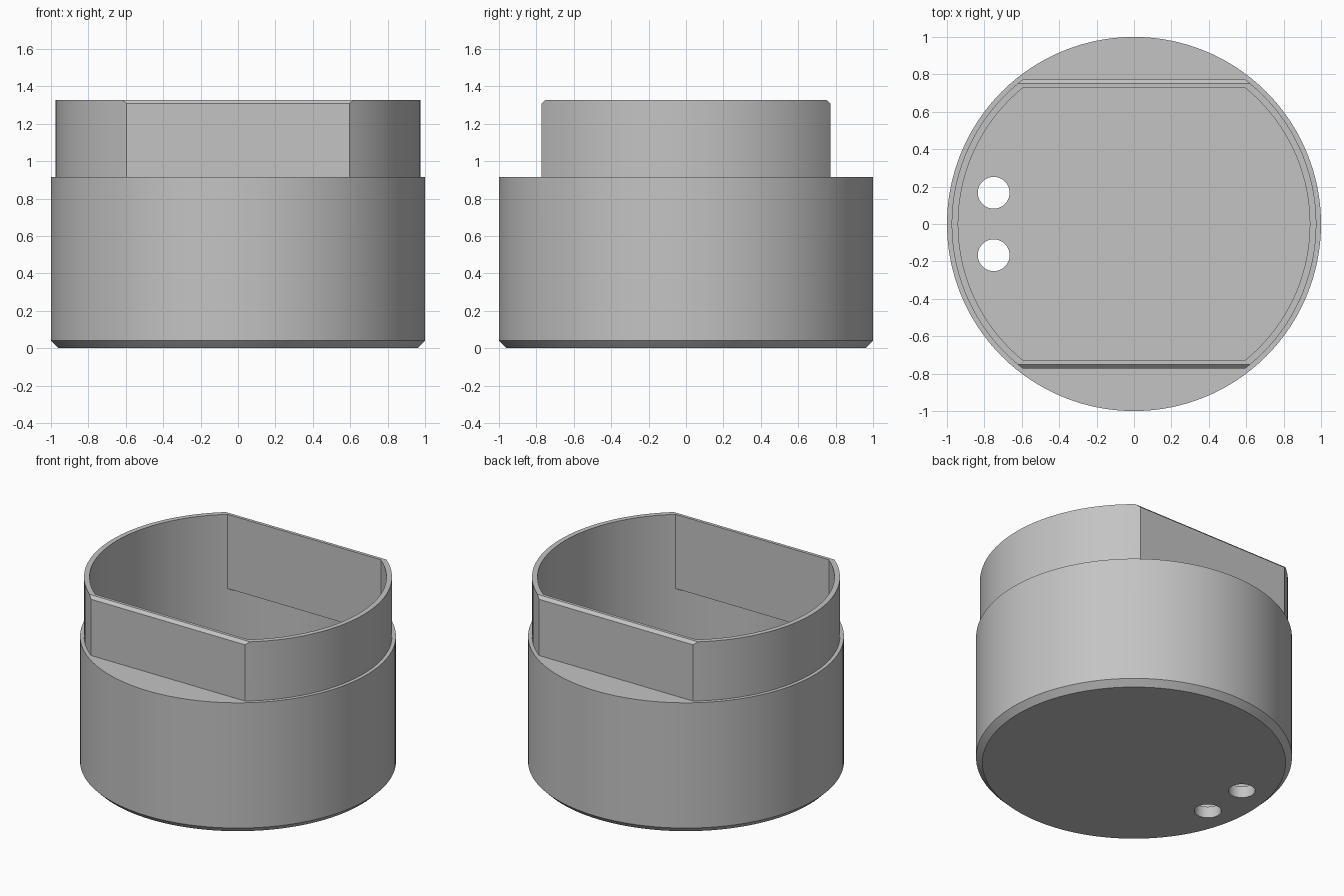
import bpy
import bmesh
import math
from mathutils import Matrix, Vector

if "Cube" in bpy.data.objects:
    bpy.data.objects.remove(bpy.data.objects["Cube"])

SEGMENTS = 128
RADIUS, LIP_RADIUS, BORE = 1.0, 0.975, 0.94
SHOULDER, TOP, FLOOR = 0.915, 1.328, 0.08
FLAT_OUT, FLAT_IN, FLAT_BASE = 0.772, 0.73, 0.81
BEVEL, LIP_BEVEL = 0.04, 0.02

grey = bpy.data.materials.new("plain grey")
grey.use_nodes = True
colour = (0.55, 0.55, 0.55, 1)
grey.diffuse_color = colour
grey.node_tree.nodes["Principled BSDF"].inputs["Base Color"].default_value = colour


def finish(name, bm):
    bmesh.ops.recalc_face_normals(bm, faces=bm.faces)
    mesh = bpy.data.meshes.new(name)
    bm.to_mesh(mesh)
    bm.free()
    mesh.materials.append(grey)
    obj = bpy.data.objects.new(name, mesh)
    bpy.context.collection.objects.link(obj)
    return obj


def prism(name, outline, offset):
    """Extrude a closed outline of 3D points along the offset."""
    bm = bmesh.new()
    face = bm.faces.new([bm.verts.new(p) for p in outline])
    new = bmesh.ops.extrude_face_region(bm, geom=[face])["geom"]
    moved = [v for v in new if isinstance(v, bmesh.types.BMVert)]
    bmesh.ops.translate(bm, verts=moved, vec=Vector(offset))
    return finish(name, bm)


def lathe(name, profile):
    bm = bmesh.new()
    verts = [bm.verts.new((r, 0, z)) for r, z in profile]
    edges = [bm.edges.new(pair) for pair in zip(verts, verts[1:])]
    bmesh.ops.spin(bm, geom=verts + edges, cent=(0, 0, 0), axis=(0, 0, 1),
                   angle=math.tau, steps=SEGMENTS, use_duplicate=False)
    bmesh.ops.remove_doubles(bm, verts=bm.verts, dist=0.0001)
    return finish(name, bm)


def combine(target, tool, operation):
    bpy.context.view_layer.objects.active = target
    mod = target.modifiers.new(tool.name, "BOOLEAN")
    mod.operation, mod.solver, mod.object = operation, "EXACT", tool
    bpy.ops.object.modifier_apply(modifier=mod.name)
    bpy.data.objects.remove(tool)


# Round cup with a bevelled foot and a stepped lip
cup = lathe("cup_body", [
    (0, 0), (RADIUS - BEVEL, 0), (RADIUS, BEVEL), (RADIUS, SHOULDER),
    (LIP_RADIUS, SHOULDER), (LIP_RADIUS, TOP), (BORE, TOP), (BORE, FLOOR), (0, FLOOR)])

for side in (1, -1):
    # Flat inner wall, a circle segment embedded in the round wall
    mid = (BORE + LIP_RADIUS) / 2
    start = math.asin(FLAT_IN / mid)
    angles = [start + (math.pi - 2 * start) * i / 40 for i in range(41)]
    segment = [(mid * math.cos(a), side * mid * math.sin(a), FLAT_BASE) for a in angles]
    combine(cup, prism("flat_wall", segment, (0, 0, TOP - FLAT_BASE)), "UNION")

    # Outer flat with a bevelled top edge
    extra = 0.01
    section = [(FLAT_OUT, SHOULDER), (FLAT_OUT, TOP - LIP_BEVEL),
               (FLAT_OUT - LIP_BEVEL - extra, TOP + extra), (1.2, TOP + extra), (1.2, SHOULDER)]
    outline = [(-1.2, side * y, z) for y, z in section]
    combine(cup, prism("flat_cutter", outline, (2.4, 0, 0)), "DIFFERENCE")

    # Cable hole through the floor
    bm = bmesh.new()
    bmesh.ops.create_cone(bm, cap_ends=True, segments=48, radius1=0.085, radius2=0.085,
                          depth=0.4, matrix=Matrix.Translation((-0.75, side * 0.167, 0)))
    combine(cup, finish("hole_cutter", bm), "DIFFERENCE")

bpy.ops.object.select_all(action="DESELECT")
cup.select_set(True)
bpy.context.view_layer.objects.active = cup
bpy.ops.object.shade_smooth_by_angle(angle=math.radians(25))
